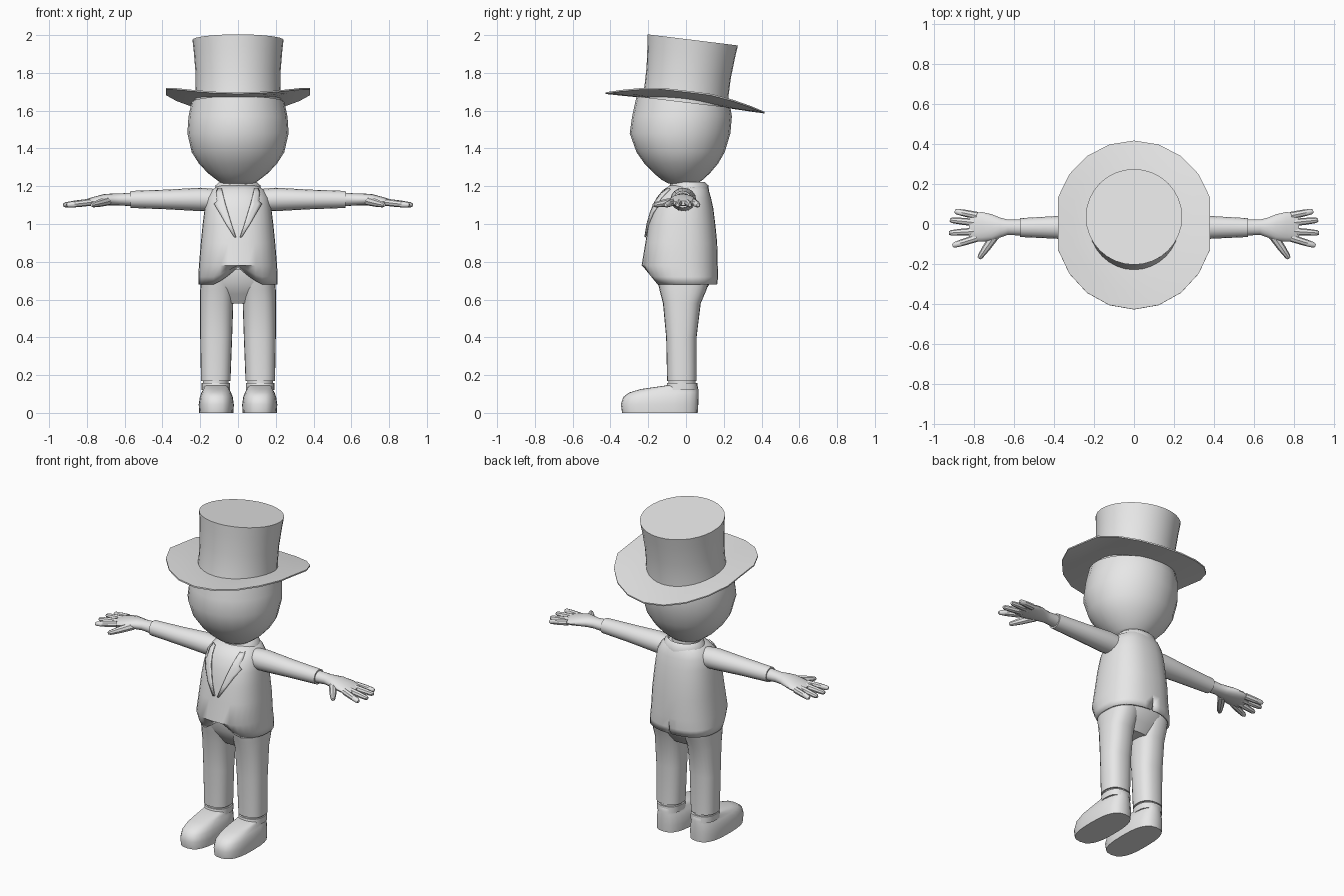
import bpy, bmesh, math
from mathutils import Vector

if "Cube" in bpy.data.objects:
    bpy.data.objects.remove(bpy.data.objects["Cube"])

grey = bpy.data.materials.new("plain_grey")
grey.diffuse_color = (0.8, 0.8, 0.8, 1)
grey.use_nodes = True
grey.node_tree.nodes["Principled BSDF"].inputs["Base Color"].default_value = grey.diffuse_color


def oval(c, u, v, n=24, p=2.0):
    """Closed superellipse ring around c with half-axis vectors u and v."""
    c, u, v = Vector(c), Vector(u), Vector(v)
    pts = []
    for i in range(n):
        a = 2 * math.pi * i / n
        ca, sa = math.cos(a), math.sin(a)
        pts.append(c + u * math.copysign(abs(ca) ** (2 / p), ca)
                   + v * math.copysign(abs(sa) ** (2 / p), sa))
    return pts


def level(z, x0, x1, y0, y1, n=24, p=2.0):
    """Horizontal ring given by its extents."""
    return oval(((x0 + x1) / 2, (y0 + y1) / 2, z), ((x1 - x0) / 2, 0, 0),
                (0, (y1 - y0) / 2, 0), n, p)


def loft(name, rings, side=1, caps=(True, True), closed=True, thick=0):
    """Skin a list of rings; side=-1 mirrors across x."""
    bm = bmesh.new()
    rows = [[bm.verts.new((q[0] * side, q[1], q[2])) for q in r] for r in rings]
    n = len(rows[0])
    for a, b in zip(rows, rows[1:]):
        for i in range(n if closed else n - 1):
            j = (i + 1) % n
            bm.faces.new((a[i], a[j], b[j], b[i]))
    if closed and caps[0]:
        bm.faces.new(rows[0])
    if closed and caps[1]:
        bm.faces.new(rows[-1])
    bmesh.ops.recalc_face_normals(bm, faces=bm.faces)
    me = bpy.data.meshes.new(name)
    bm.to_mesh(me)
    bm.free()
    me.materials.append(grey)
    ob = bpy.data.objects.new(name, me)
    bpy.context.collection.objects.link(ob)
    if thick:
        m = ob.modifiers.new("thickness", "SOLIDIFY")
        m.thickness = thick
        m.offset = -1 if closed else 0
    return ob


# Jacket: z, half width, front y, back y
JACKET = [(.68, .21, -.175, .165), (.72, .21, -.205, .17), (.78, .207, -.235, .168),
          (.90, .197, -.215, .165), (1.0, .187, -.20, .155), (1.08, .177, -.18, .145),
          (1.14, .165, -.155, .132), (1.18, .14, -.122, .12), (1.205, .10, -.085, .105)]
JP = 2.4
rings = [level(z, -x, x, f, b, 32, JP) for z, x, f, b in JACKET]
for q in rings[0] + rings[1]:          # cutaway at the front hem
    if q.y < 0:
        k = max(0, 1 - abs(q.x) / .13) ** 1.3
        q.z += k * (.09 if q.z < .7 else .065)
jacket = loft("jacket", rings, caps=(False, True), thick=.012)

# Vent at the back hem
bm = bmesh.new()
bm.from_mesh(jacket.data)
vent = [e for e in bm.edges if all(abs(v.co.x) < .002 and v.co.y > 0 and v.co.z < .8
                                   for v in e.verts)]
bmesh.ops.split_edges(bm, edges=vent)
for v in bm.verts:
    if abs(v.co.x) < .002 and v.co.y > 0 and v.co.z < .75:
        cx = sum(f.calc_center_median().x for f in v.link_faces) / len(v.link_faces)
        v.co.x += math.copysign(.006 if v.co.z < .7 else .004, cx)
bm.to_mesh(jacket.data)
bm.free()


def jacket_front(x, z):
    """Front y of the jacket at a given x and z."""
    for a, b in zip(JACKET, JACKET[1:]):
        if a[0] <= z <= b[0]:
            t = (z - a[0]) / (b[0] - a[0])
            w, f, r = (a[i] + (b[i] - a[i]) * t for i in (1, 2, 3))
            return (f + r) / 2 - (r - f) / 2 * max(0, 1 - abs(x / w) ** JP) ** (1 / JP)


# Lapels: z, inner x, outer x
LAPEL = [(.93, .010, .020), (1.0, .034, .064), (1.06, .052, .098),
         (1.105, .066, .125), (1.12, .07, .11), (1.16, .08, .115), (1.185, .085, .108)]
for s, tag in ((1, "left"), (-1, "right")):
    rows = []
    for z, a, b in LAPEL:
        xs = [a + (b - a) * i / 3 for i in range(4)]
        rows.append([(x, jacket_front(x, z) - .006, z) for x in xs])
    loft("lapel_" + tag, rows, s, closed=False, thick=.009)

# Collar and neck
loft("collar", [level(1.175, -.125, .125, -.10, .122), level(1.205, -.118, .118, -.085, .118),
                level(1.222, -.10, .10, -.075, .10), level(1.195, -.09, .09, -.07, .09)],
     caps=(False, False))
loft("neck", [level(1.15, -.085, .085, -.08, .08), level(1.26, -.085, .085, -.09, .07)])

# Head, with its top sloping under the hat
HEAD = [(1.215, .085, -.095, .06), (1.235, .115, -.13, .09), (1.27, .16, -.172, .128),
        (1.32, .207, -.22, .17), (1.38, .245, -.262, .205), (1.48, .268, -.298, .235),
        (1.57, .262, -.285, .243), (1.645, .245, -.262, .235)]
rings = [level(z, -x, x, f, b) for z, x, f, b in HEAD]
for q in rings[-1]:
    q.z -= .12 * q.y
loft("head", rings)

# Hat: brim curled up at the sides, then the crown, both tilted back


def brim_ring(k, dz):
    pts = oval((0, 0, 0), (.40 * k, 0, 0), (0, .425 * k, 0), 20)
    for q in pts:
        q.x = max(-.38 * k, min(.38 * k, q.x))
        q.z = dz + .055 * (q.x / .38) ** 2 - .006 * (q.y / .42) ** 2
    return pts


brim = loft("hat_brim", [brim_ring(.5, 0), brim_ring(.8, -.001), brim_ring(1, 0),
                         brim_ring(1, .008), brim_ring(.8, .013), brim_ring(.5, .016)])
crown = loft("hat_crown", [oval((0, 0, z), (r, 0, 0), (0, r, 0), 32) for z, r in
                           ((0, .228), (.06, .224), (.16, .225), (.27, .234), (.334, .241))])
for ob in (brim, crown):
    ob.location = (0, -.005, 1.643)
    ob.rotation_euler.x = -.122

# Seat of the trousers
loft("trouser_seat", [level(z, -x, x, f, b, p=2.4) for z, x, f, b in
                      ((.58, .10, -.08, .055), (.63, .17, -.115, .09),
                       (.69, .195, -.155, .13), (.76, .19, -.16, .135))])


def tube(name, a, b, r0, r1, s):
    """Rounded tapering finger from a to b."""
    a, b = Vector(a), Vector(b)
    d = (b - a).normalized()
    u = d.cross(Vector((0, 0, 1))).normalized()
    v = u.cross(d)
    steps = ((0, r0), (.55, (r0 + r1) / 2 + .001), (.92, r1), (1, r1 * .6))
    loft(name, [oval(a.lerp(b, t), u * r, v * r, 8) for t, r in steps], s)


LEG = [(.168, .04, .196, -.10, .056), (.40, .031, .20, -.105, .056),
       (.58, .025, .20, -.122, .078), (.65, .015, .20, -.14, .108), (.72, .01, .195, -.155, .13)]
SHOE = [(0, .024, .206, -.338, .062), (.045, .022, .208, -.345, .065),
        (.085, .028, .202, -.332, .066), (.108, .037, .193, -.30, .066),
        (.126, .047, .183, -.24, .065), (.139, .052, .18, -.15, .063), (.146, .056, .176, -.10, .06)]
# Arm and hand: x, centre y, half depth, centre z, half height
SLEEVE = [(.09, -.01, .06, 1.125, .058), (.2, -.014, .068, 1.13, .062),
          (.38, -.017, .057, 1.13, .052), (.57, -.018, .047, 1.13, .045)]
HAND = [(.55, -.018, .041, 1.13, .037), (.63, -.016, .038, 1.13, .031),
        (.67, -.018, .05, 1.13, .031), (.71, -.018, .066, 1.128, .03),
        (.76, -.014, .074, 1.12, .025), (.80, -.016, .071, 1.114, .019),
        (.825, -.018, .06, 1.111, .012)]
FINGERS = [("little", .042, .895, .064), ("ring", .006, .92, .02),
           ("middle", -.036, .925, -.045), ("index", -.07, .907, -.108)]

for s, tag in ((1, "_left"), (-1, "_right")):
    # Legs and feet
    loft("trouser_leg" + tag, [level(*r, p=2.4) for r in LEG], s)
    loft("sock" + tag, [level(.12, .05, .186, -.095, .052), level(.19, .05, .186, -.092, .05)], s)
    loft("shoe" + tag, [level(*r, p=2.7) for r in SHOE], s)
    loft("shoe_cuff" + tag, [level(.12, .042, .192, -.108, .062, p=2.4),
                             level(.158, .042, .192, -.10, .06, p=2.4)], s)
    # Arms and hands
    for name, table in (("sleeve", SLEEVE), ("hand", HAND)):
        loft(name + tag, [oval((x, y, z), (0, ry, 0), (0, 0, rz), 16)
                          for x, y, ry, z, rz in table], s)
    for name, y0, x1, y1 in FINGERS:
        tube(name + "_finger" + tag, (.785, y0, 1.115), (x1, y1, 1.1), .019, .014, s)
    tube("thumb" + tag, (.69, -.05, 1.122), (.775, -.172, 1.1), .024, .014, s)

# Smooth surfaces, keeping hard edges sharp
for ob in bpy.context.scene.objects:
    ob.select_set(True)
bpy.context.view_layer.objects.active = jacket
bpy.ops.object.shade_smooth_by_angle(angle=math.radians(40))
